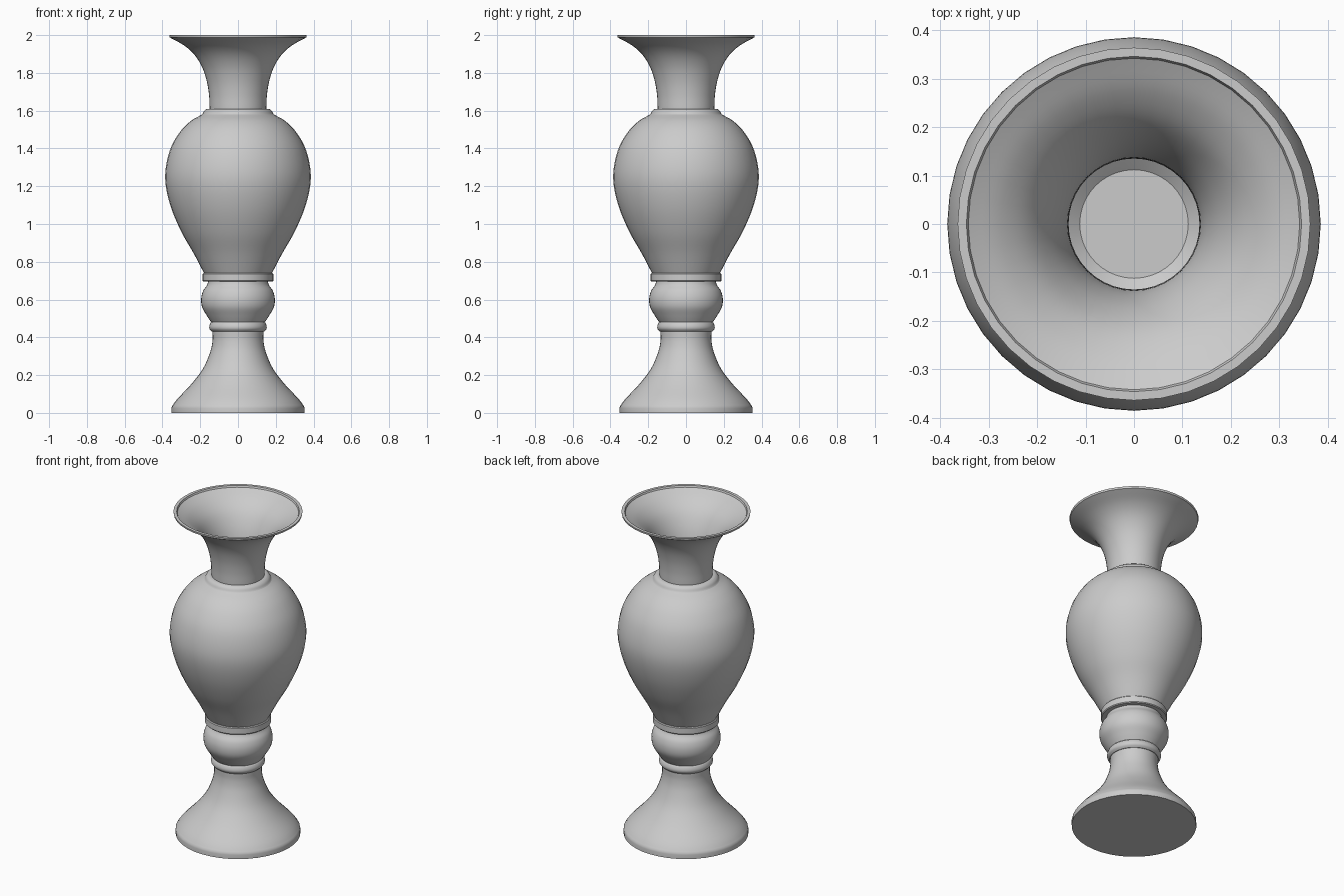
import bpy, bmesh, math
from mathutils import Vector

if "Cube" in bpy.data.objects:
    bpy.data.objects.remove(bpy.data.objects["Cube"])

SEGMENTS = 40
stone = bpy.data.materials.new("pale grey stone")
stone.diffuse_color = (0.6, 0.6, 0.6, 1)
stone.use_nodes = True
stone.node_tree.nodes["Principled BSDF"].inputs["Base Color"].default_value = stone.diffuse_color


def curve(points, steps=5):
    """Smooth curve passing through the (radius, height) points."""
    p = [Vector(q) for q in points]
    p = [2 * p[0] - p[1]] + p + [2 * p[-1] - p[-2]]
    out = []
    for a, b, c, d in zip(p, p[1:], p[2:], p[3:]):
        for i in range(steps):
            t = i / steps
            out.append(0.5 * (2 * b + (c - a) * t + (2 * a - 5 * b + 4 * c - d) * t * t
                              + (3 * b - a - 3 * c + d) * t ** 3))
    return [tuple(v) for v in out] + [tuple(points[-1])]


def lathe(name, profile):
    """Turn a (radius, height) profile, listed upward on the outside, around z."""
    bm = bmesh.new()
    rings = []
    for r, z in profile:
        if r < 1e-5:
            rings.append([bm.verts.new((0, 0, z))] * SEGMENTS)
        else:
            rings.append([bm.verts.new((r * math.cos(2 * math.pi * i / SEGMENTS),
                                        r * math.sin(2 * math.pi * i / SEGMENTS), z))
                          for i in range(SEGMENTS)])
    for low, high in zip(rings, rings[1:]):
        for i in range(SEGMENTS):
            j = (i + 1) % SEGMENTS
            bm.faces.new(dict.fromkeys((low[i], low[j], high[j], high[i])))
    mesh = bpy.data.meshes.new(name)
    bm.to_mesh(mesh)
    bm.free()
    mesh.materials.append(stone)
    obj = bpy.data.objects.new(name, mesh)
    bpy.context.collection.objects.link(obj)
    bpy.ops.object.select_all(action='DESELECT')
    obj.select_set(True)
    bpy.context.view_layer.objects.active = obj
    bpy.ops.object.shade_smooth_by_angle(angle=math.radians(35))
    return obj


# Flared foot with a flat underside
lathe("foot", [(0, 0), (0.352, 0), (0.352, 0.025)] + curve(
    [(0.35, 0.035), (0.32, 0.075), (0.245, 0.155), (0.185, 0.235), (0.148, 0.32),
     (0.135, 0.38), (0.135, 0.43)]))

# Rounded ring on top of the foot
lathe("stem_ring", [(0.13, 0.43)] + curve(
    [(0.138, 0.43), (0.15, 0.443), (0.152, 0.458), (0.146, 0.475), (0.14, 0.48)], 3))

# Bulging knop
lathe("knop", curve(
    [(0.142, 0.48), (0.165, 0.515), (0.19, 0.56), (0.195, 0.605), (0.185, 0.645),
     (0.165, 0.675), (0.158, 0.695)]))

# Flat band below the body
lathe("lower_band", [(0.155, 0.695), (0.183, 0.695), (0.187, 0.70), (0.187, 0.735),
                     (0.183, 0.74), (0.17, 0.74)])

# Egg-shaped body
body_outline = [(0.18, 0.74), (0.235, 0.845), (0.298, 0.955), (0.352, 1.08), (0.382, 1.2),
                (0.382, 1.3), (0.355, 1.405), (0.305, 1.49), (0.25, 1.545), (0.19, 1.58)]
lathe("body", curve(body_outline))

# Hollow inside of the body with its floor, listed downward
inner = [(r - 0.02, z) for r, z in reversed(body_outline[1:-1])]
lathe("body_inside", curve([(0.135, 1.585)] + inner + [(0.112, 0.76)]) + [(0, 0.76)])

# Small shoulder ring
lathe("shoulder_ring", [(0.19, 1.58)] + curve(
    [(0.187, 1.583), (0.178, 1.60), (0.165, 1.61)], 3) + [(0.15, 1.61)])

# Trumpet neck, rim and inner throat
lathe("neck", curve(
    [(0.15, 1.61), (0.153, 1.68), (0.165, 1.755), (0.19, 1.83), (0.23, 1.895),
     (0.285, 1.945), (0.362, 1.988)]) + [(0.364, 2.0), (0.346, 2.0)] + curve(
    [(0.342, 1.99), (0.275, 1.952), (0.218, 1.90), (0.176, 1.83), (0.15, 1.755),
     (0.138, 1.68), (0.135, 1.585)]))
